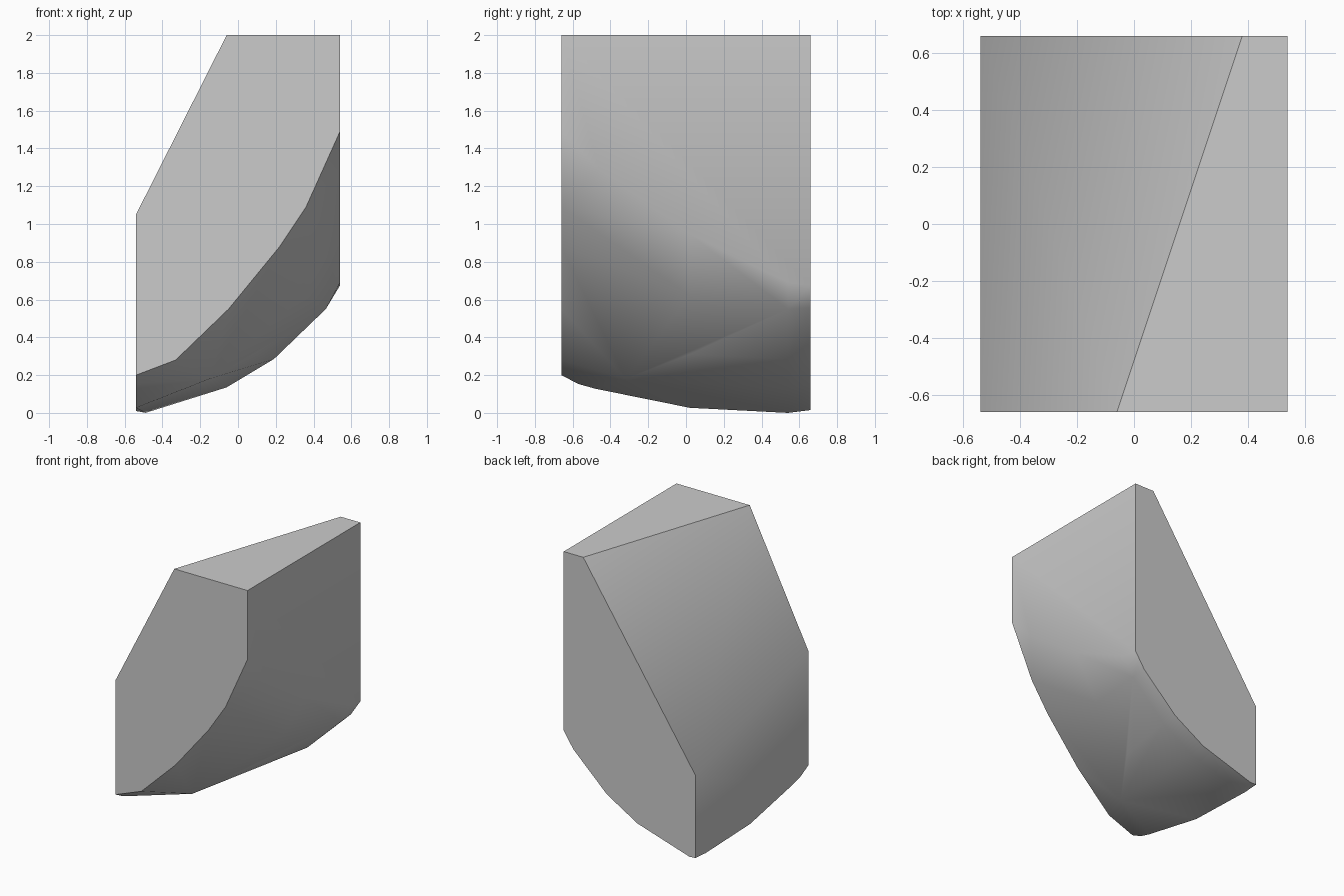
import bpy
import bmesh
import math

cube = bpy.data.objects.get("Cube")
if cube:
    bpy.data.objects.remove(cube, do_unlink=True)

W, D, H = 0.54, 0.66, 2.0  # half width, half depth, height

# Rounded underside: cross-sections (x, z) at several depths y
sections = {
    -D: [(W, 1.49), (0.36, 1.09), (0.22, 0.88), (-0.05, 0.55), (-0.33, 0.28), (-W, 0.20)],
    -0.57: [(-W, 0.153)],
    -0.48: [(-W, 0.128)],
    -0.46: [(W, 1.29)],
    -0.32: [(-0.15, 0.18)],
    0.02: [(W, 0.945), (0.35, 0.62), (0.08, 0.31), (-W, 0.027)],
    0.54: [(W, 0.69), (0.465, 0.55), (0.19, 0.285), (-0.06, 0.135), (-0.49, 0.0), (-W, 0.01)],
    D: [(W, 0.675), (0.462, 0.557), (0.185, 0.295), (-0.065, 0.147), (-0.49, 0.015), (-W, 0.018)],
}
points = [(x, y, z) for y, row in sections.items() for x, z in row]

# Flat top and the twisted slope beside it
points += [(W, -D, H), (W, D, H), (-0.06, -D, H), (0.38, D, H)]
points += [(-W, -D, 1.05), (-W, D, 0.63)]

# Wrap the points in a convex block and merge its flat sides
bm = bmesh.new()
for p in points:
    bm.verts.new(p)
hull = bmesh.ops.convex_hull(bm, input=bm.verts[:])
loose = [v for v in bm.verts if not v.link_faces]
bmesh.ops.delete(bm, geom=loose, context='VERTS')
bmesh.ops.dissolve_limit(bm, angle_limit=math.radians(0.5),
                         verts=bm.verts[:], edges=bm.edges[:])
bmesh.ops.recalc_face_normals(bm, faces=bm.faces[:])

mesh = bpy.data.meshes.new("carved_block")
bm.to_mesh(mesh)
bm.free()
block = bpy.data.objects.new("carved_block", mesh)
bpy.context.collection.objects.link(block)

# Plain grey surface
grey = bpy.data.materials.new("light_grey")
grey.use_nodes = True
color = (0.6, 0.6, 0.6, 1.0)
grey.diffuse_color = color
grey.node_tree.nodes["Principled BSDF"].inputs["Base Color"].default_value = color
mesh.materials.append(grey)

# Soft shading on the slopes, crisp outline edges
bpy.ops.object.select_all(action='DESELECT')
block.select_set(True)
bpy.context.view_layer.objects.active = block
bpy.ops.object.shade_smooth_by_angle(angle=math.radians(45))
